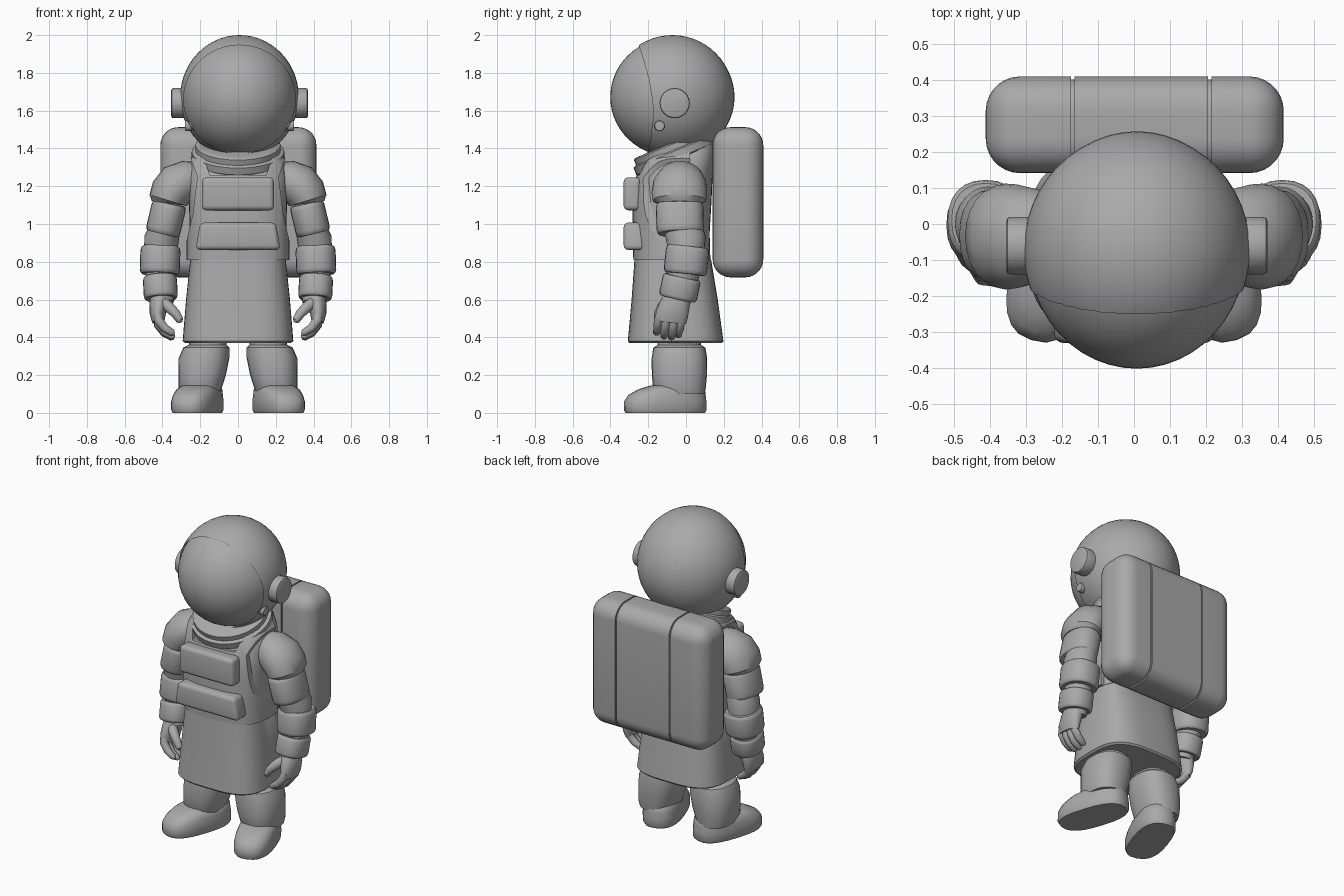
import bpy, bmesh, math
from mathutils import Vector, Matrix

if "Cube" in bpy.data.objects:
    bpy.data.objects.remove(bpy.data.objects["Cube"], do_unlink=True)

grey = bpy.data.materials.new("suit grey")
grey.use_nodes = True
grey.diffuse_color = (0.4, 0.4, 0.4, 1)
grey.node_tree.nodes["Principled BSDF"].inputs["Base Color"].default_value = (0.4, 0.4, 0.4, 1)


def finish(name, bm, mirror=False, angle=35):
    """Turn a bmesh into a shaded object, mirrored across x = 0 if asked."""
    bmesh.ops.recalc_face_normals(bm, faces=bm.faces[:])
    me = bpy.data.meshes.new(name)
    bm.to_mesh(me)
    bm.free()
    me.materials.append(grey)
    ob = bpy.data.objects.new(name, me)
    bpy.context.collection.objects.link(ob)
    if mirror:
        ob.modifiers.new("Mirror", 'MIRROR')
    smooth(ob, angle)
    return ob


def smooth(ob, angle=35):
    bpy.ops.object.select_all(action='DESELECT')
    ob.select_set(True)
    bpy.context.view_layer.objects.active = ob
    bpy.ops.object.shade_smooth_by_angle(angle=math.radians(angle))


def loft(name, rings, power=2.0, seg=24, level=False, mirror=False, spin=0, pivot=(0, 0, 0)):
    """Skin superellipse rings (x, y, z, rx, ry) set along their path, or level."""
    bm = bmesh.new()
    pts = [Vector(r[:3]) for r in rings]
    loops = []
    for i, r in enumerate(rings):
        t = Vector((0, 0, 1))
        if not level:
            t = (pts[min(i + 1, len(pts) - 1)] - pts[max(i - 1, 0)]).normalized()
        v = Vector((0, 1, 0))
        v = (v - t * v.dot(t)).normalized()
        u = v.cross(t)
        loop = []
        for k in range(seg):
            a = math.tau * k / seg
            c, s = math.cos(a), math.sin(a)
            c = math.copysign(abs(c) ** (2 / power), c)
            s = math.copysign(abs(s) ** (2 / power), s)
            loop.append(bm.verts.new(pts[i] + u * c * r[3] + v * s * r[4]))
        loops.append(loop)
    for a, b in zip(loops, loops[1:]):
        for k in range(seg):
            bm.faces.new((a[k], a[k - 1], b[k - 1], b[k]))
    bm.faces.new(loops[0])
    bm.faces.new(loops[-1])
    if spin:
        bmesh.ops.rotate(bm, verts=bm.verts[:], cent=pivot, matrix=Matrix.Rotation(spin, 3, 'Z'))
    return finish(name, bm, mirror)


def band(name, p0, p1, rx, ry, edge=0.9, **kw):
    """Short drum with softened rims, running from p0 to p1."""
    p0, p1 = Vector(p0), Vector(p1)
    steps = ((0, edge), (0.04, 0.96), (0.15, 1), (0.85, 1), (0.96, 0.96), (1, edge))
    return loft(name, [(*p0.lerp(p1, f), rx * s, ry * s) for f, s in steps], **kw)


def tube(name, path, **kw):
    return loft(name, [(x, y, z, r, r) for x, y, z, r in path], **kw)


def box_mesh(center, size, bevel, segs=4, taper=1.0):
    bm = bmesh.new()
    bmesh.ops.create_cube(bm, size=1)
    for v in bm.verts:
        s = taper if v.co.z > 0 else 1
        v.co = Vector((v.co.x * size[0] * s, v.co.y * size[1], v.co.z * size[2])) + Vector(center)
    bmesh.ops.bevel(bm, geom=bm.edges[:], offset=bevel, segments=segs, profile=0.5, affect='EDGES')
    return bm


def ball(name, center, radii):
    bm = bmesh.new()
    bmesh.ops.create_uvsphere(bm, u_segments=48, v_segments=28, radius=1)
    for v in bm.verts:
        v.co = Vector([c * r for c, r in zip(v.co, radii)]) + Vector(center)
    return finish(name, bm)


def carve(ob, outline, y0, y1, operation):
    """Boolean with an (x, z) outline extruded along y."""
    bm = bmesh.new()
    face = bm.faces.new([bm.verts.new((x, y0, z)) for x, z in outline])
    out = bmesh.ops.extrude_face_region(bm, geom=[face])
    bmesh.ops.translate(bm, vec=(0, y1 - y0, 0),
                        verts=[g for g in out["geom"] if isinstance(g, bmesh.types.BMVert)])
    cutter = finish("cutter", bm)
    cutter.hide_render = True
    mod = ob.modifiers.new("Carve", 'BOOLEAN')
    mod.operation, mod.object, mod.solver = operation, cutter, 'EXACT'
    bpy.context.view_layer.objects.active = ob
    bpy.ops.object.modifier_move_to_index(modifier="Carve", index=0)
    bpy.ops.object.modifier_apply(modifier="Carve")
    bpy.data.objects.remove(cutter, do_unlink=True)
    smooth(ob)


# Helmet shell with an oval opening, filled by the bulging visor
HX, HY, HZ = 0.008, -0.072, 1.672
shell = ball("helmet_shell", (HX, HY, HZ), (0.314, 0.326, 0.328))
oval = [(HX + 0.296 * math.cos(math.tau * k / 48), 1.66 + 0.287 * math.sin(math.tau * k / 48))
        for k in range(48)]
carve(shell, oval, HY, -0.6, 'DIFFERENCE')
ball("visor", (HX, HY, HZ), (0.304, 0.329, 0.316))

# Ear caps and small side buttons
for side, label in ((1, "left"), (-1, "right")):
    band(label + "_ear_cap", (HX + side * 0.27, -0.06, 1.64), (HX + side * 0.362, -0.06, 1.64),
         0.08, 0.08, edge=0.85)
    band(label + "_helmet_button", (HX + side * 0.23, -0.14, 1.52),
         (HX + side * 0.288, -0.14, 1.52), 0.028, 0.028, seg=16)

# Neck collar rings, tipped forward
tip = Vector((0, -0.38, 0.92))
for n, (y, z, r) in enumerate(((-0.075, 1.40, 0.225), (-0.06, 1.365, 0.245))):
    c = Vector((0, y, z))
    band("collar_ring_%d" % (n + 1), c - tip * 0.028, c + tip * 0.028, r, r * 0.93, seg=32)

# Torso, and a vest cut from a slightly larger copy of it
body = [(0, -0.065, 0.78, 0.255, 0.195), (0, -0.07, 0.95, 0.255, 0.195),
        (0, -0.065, 1.12, 0.26, 0.2), (0, -0.055, 1.24, 0.265, 0.195),
        (0, -0.03, 1.33, 0.245, 0.185), (0, 0.0, 1.40, 0.2, 0.155), (0, 0.03, 1.46, 0.14, 0.11)]
loft("torso", body, power=2.7, seg=36, level=True)
vest = loft("vest", [(x, y, z, rx + 0.018, ry + 0.018) for x, y, z, rx, ry in body],
            power=2.9, seg=36, level=True)
half = [(0.15, 1.26), (0.195, 1.4), (0.27, 1.4), (0.215, 1.25), (0.24, 1.05), (0.275, 0.9), (0.285, 0.81)]
carve(vest, half + [(-x, z) for x, z in reversed(half)], -0.6, 0.02, 'INTERSECT')

# Chest pouches
finish("upper_pouch", box_mesh((0, -0.285, 1.16), (0.385, 0.09, 0.175), 0.025, taper=0.98))
finish("lower_pouch", box_mesh((0, -0.275, 0.935), (0.45, 0.11, 0.145), 0.025, taper=0.89))

# Skirt
loft("skirt", [(0, -0.055, 0.37, 0.28, 0.245), (0, -0.055, 0.38, 0.293, 0.253),
               (0, -0.06, 0.6, 0.275, 0.228), (0, -0.07, 0.81, 0.253, 0.203),
               (0, -0.07, 0.825, 0.24, 0.19)], power=3.2, seg=40, level=True)

# Backpack: one rounded block sliced into three sections with narrow seams
GAP = 0.005
cuts = (-0.17, 0.21)
for name, lo, hi in (("backpack_right", None, cuts[0]), ("backpack_middle", cuts[0], cuts[1]),
                     ("backpack_left", cuts[1], None)):
    bm = box_mesh((0.002, 0.275, 1.115), (0.826, 0.268, 0.795), 0.095, 7)
    for x, direction in ((lo, -1), (hi, 1)):
        if x is not None:
            bmesh.ops.bisect_plane(bm, geom=bm.verts[:] + bm.edges[:] + bm.faces[:],
                                   plane_co=(x - direction * GAP, 0, 0),
                                   plane_no=(direction, 0, 0), clear_outer=True)
            bmesh.ops.holes_fill(bm, edges=[e for e in bm.edges if e.is_boundary])
    finish(name, bm)
finish("backpack_core", box_mesh((0.002, 0.275, 1.115), (0.7, 0.25, 0.777), 0.088, 6))

# Arms
M = dict(mirror=True)
loft("shoulders", [(0.20, -0.03, 1.25, 0.08, 0.09), (0.26, -0.03, 1.235, 0.105, 0.125),
                   (0.32, -0.033, 1.205, 0.118, 0.143), (0.355, -0.035, 1.165, 0.112, 0.147),
                   (0.37, -0.035, 1.125, 0.103, 0.142), (0.372, -0.035, 1.11, 0.085, 0.12)], **M)
band("upper_arm_bands", (0.362, -0.035, 1.11), (0.4, -0.03, 0.95), 0.092, 0.126, power=2.3, **M)
loft("forearms", [(0.38, -0.02, 1.0, 0.08, 0.1), (0.405, 0, 0.92, 0.092, 0.105),
                  (0.413, 0.005, 0.82, 0.085, 0.09), (0.41, -0.025, 0.68, 0.075, 0.08),
                  (0.4, -0.05, 0.58, 0.06, 0.07)], **M)
band("forearm_cuffs", (0.41, 0.01, 0.88), (0.415, -0.005, 0.735), 0.106, 0.115, power=2.3, **M)
band("wrist_cuffs", (0.414, -0.02, 0.72), (0.408, -0.045, 0.605), 0.09, 0.102, power=2.3, **M)

# Gloves with curled fingers and thumb
loft("palms", [(0.405, -0.045, 0.63, 0.055, 0.065), (0.42, -0.06, 0.57, 0.05, 0.08),
               (0.425, -0.075, 0.52, 0.042, 0.086), (0.422, -0.08, 0.48, 0.032, 0.08)], **M)
for n, (dy, dz) in enumerate(((-0.06, 0.025), (-0.022, 0.005), (0.018, 0.0), (0.054, 0.012))):
    y = -0.085 + dy
    tube("finger_%d" % (n + 1),
         [(0.425, y + 0.008, 0.52, 0.024), (0.42, y, 0.465 + dz, 0.025), (0.39, y - 0.005, 0.425 + dz, 0.023),
          (0.35, y - 0.01, 0.40 + dz, 0.019), (0.338, y - 0.01, 0.393 + dz, 0.009)], seg=12, **M)
tube("thumbs", [(0.405, -0.09, 0.59, 0.03), (0.365, -0.125, 0.56, 0.029), (0.33, -0.145, 0.525, 0.025),
                (0.308, -0.15, 0.49, 0.02), (0.303, -0.15, 0.478, 0.009)], seg=12, **M)

# Legs and ankle folds
loft("legs", [(0.2, -0.03, 0.1, 0.105, 0.13), (0.2, -0.035, 0.135, 0.115, 0.14),
              (0.19, -0.035, 0.2, 0.126, 0.146), (0.18, -0.035, 0.29, 0.134, 0.147),
              (0.168, -0.035, 0.345, 0.122, 0.138), (0.16, -0.035, 0.36, 0.1, 0.115),
              (0.155, -0.035, 0.45, 0.1, 0.115)], power=2.4, level=True, **M)

# Boots, toes turned out
loft("boots", [(0.215, -0.11, 0.0, 0.108, 0.215), (0.215, -0.11, 0.015, 0.115, 0.223),
               (0.215, -0.11, 0.06, 0.116, 0.222), (0.215, -0.1, 0.095, 0.111, 0.208),
               (0.215, -0.075, 0.125, 0.104, 0.178), (0.215, -0.05, 0.145, 0.085, 0.135)],
     power=2.6, level=True, spin=math.radians(18), pivot=(0.215, -0.11, 0), **M)
